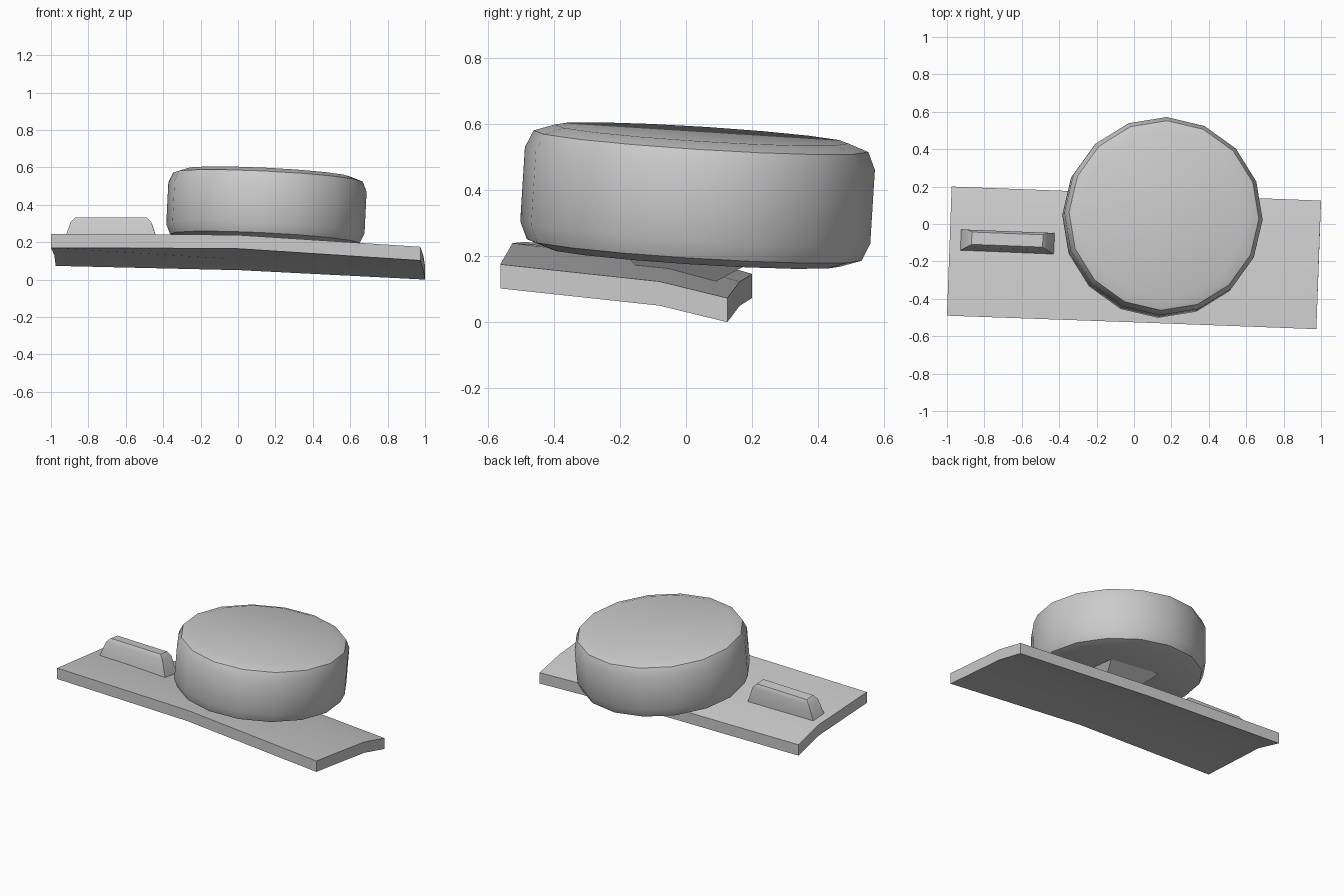
import bpy, bmesh, math
from mathutils import Vector, Matrix

cube = bpy.data.objects.get("Cube")
if cube:
    bpy.data.objects.remove(cube, do_unlink=True)

grey = bpy.data.materials.new("light_grey")
grey.use_nodes = True
grey.diffuse_color = (0.6, 0.6, 0.6, 1)
grey.node_tree.nodes["Principled BSDF"].inputs["Base Color"].default_value = (0.6, 0.6, 0.6, 1)


def finish(name, bm, smooth=True):
    bmesh.ops.recalc_face_normals(bm, faces=bm.faces)
    mesh = bpy.data.meshes.new(name)
    bm.to_mesh(mesh)
    bm.free()
    mesh.materials.append(grey)
    obj = bpy.data.objects.new(name, mesh)
    bpy.context.collection.objects.link(obj)
    if smooth:
        bpy.ops.object.select_all(action='DESELECT')
        obj.select_set(True)
        bpy.context.view_layer.objects.active = obj
        bpy.ops.object.shade_smooth_by_angle(angle=math.radians(40))
    return obj


def loft(bm, rings):
    """Join closed rings of points and cap both ends."""
    loops = [[bm.verts.new(p) for p in ring] for ring in rings]
    for a, b in zip(loops, loops[1:]):
        n = len(a)
        for i in range(n):
            bm.faces.new((a[i], a[(i + 1) % n], b[(i + 1) % n], b[i]))
    bm.faces.new(loops[0][::-1])
    bm.faces.new(loops[-1])


def rectangle(x0, x1, y0, y1, z):
    return [(x0, y0, z), (x1, y0, z), (x1, y1, z), (x0, y1, z)]


# Curved base plate: cross-sections (front, bend, back) from one end to the other
thick = 0.073
sections = [
    [(-1.0, -0.49, 0.17), (-0.982, 0.0, 0.13), (-0.975, 0.2, 0.073)],
    [(-0.012, -0.525, 0.166), (0.005, -0.04, 0.108), (0.012, 0.163, 0.05)],
    [(0.975, -0.562, 0.102), (0.992, -0.08, 0.05), (1.0, 0.125, 0.0)],
]
bm = bmesh.new()
up = Vector((0, 0, thick))
loft(bm, [[Vector(p) for p in s] + [Vector(p) + up for p in reversed(s)] for s in sections])
finish("base_plate", bm)

# Round drum with softened rims, tilted on its axis
profile = [(0.445, -0.187), (0.508, -0.165), (0.531, -0.112),
           (0.531, 0.112), (0.508, 0.165), (0.445, 0.187)]
sides = 16
bm = bmesh.new()
loft(bm, [[(r * math.cos(t), r * math.sin(t), z)
           for t in (math.radians(88) + math.tau * i / sides for i in range(sides))]
          for r, z in profile])
tilt = Vector((0, 0, 1)).rotation_difference(Vector((0.05, 0.063, 1))).to_matrix().to_4x4()
bm.transform(Matrix.Translation((0.152, 0.035, 0.383)) @ tilt)
finish("drum", bm)

# Tapered block joining drum and plate
bm = bmesh.new()
loft(bm, [rectangle(0.06, 0.29, -0.10, 0.085, 0.12),
          rectangle(-0.01, 0.35, -0.17, 0.215, 0.19),
          rectangle(-0.01, 0.35, -0.17, 0.215, 0.24)])
finish("drum_mount", bm, False)

# Raised ridge with sloping ends, turned to follow the plate
bm = bmesh.new()
loft(bm, [rectangle(-0.262, 0.262, -0.058, 0.058, -0.04),
          rectangle(-0.25, 0.25, -0.056, 0.056, 0.0),
          rectangle(-0.215, 0.215, -0.045, 0.048, 0.1),
          rectangle(-0.19, 0.19, -0.032, 0.034, 0.125)])
bm.transform(Matrix.Translation((-0.678, -0.095, 0.205))
             @ Matrix.Rotation(math.radians(-2.2), 4, 'Z')
             @ Matrix.Rotation(math.radians(-5), 4, 'X'))
finish("ridge", bm)
